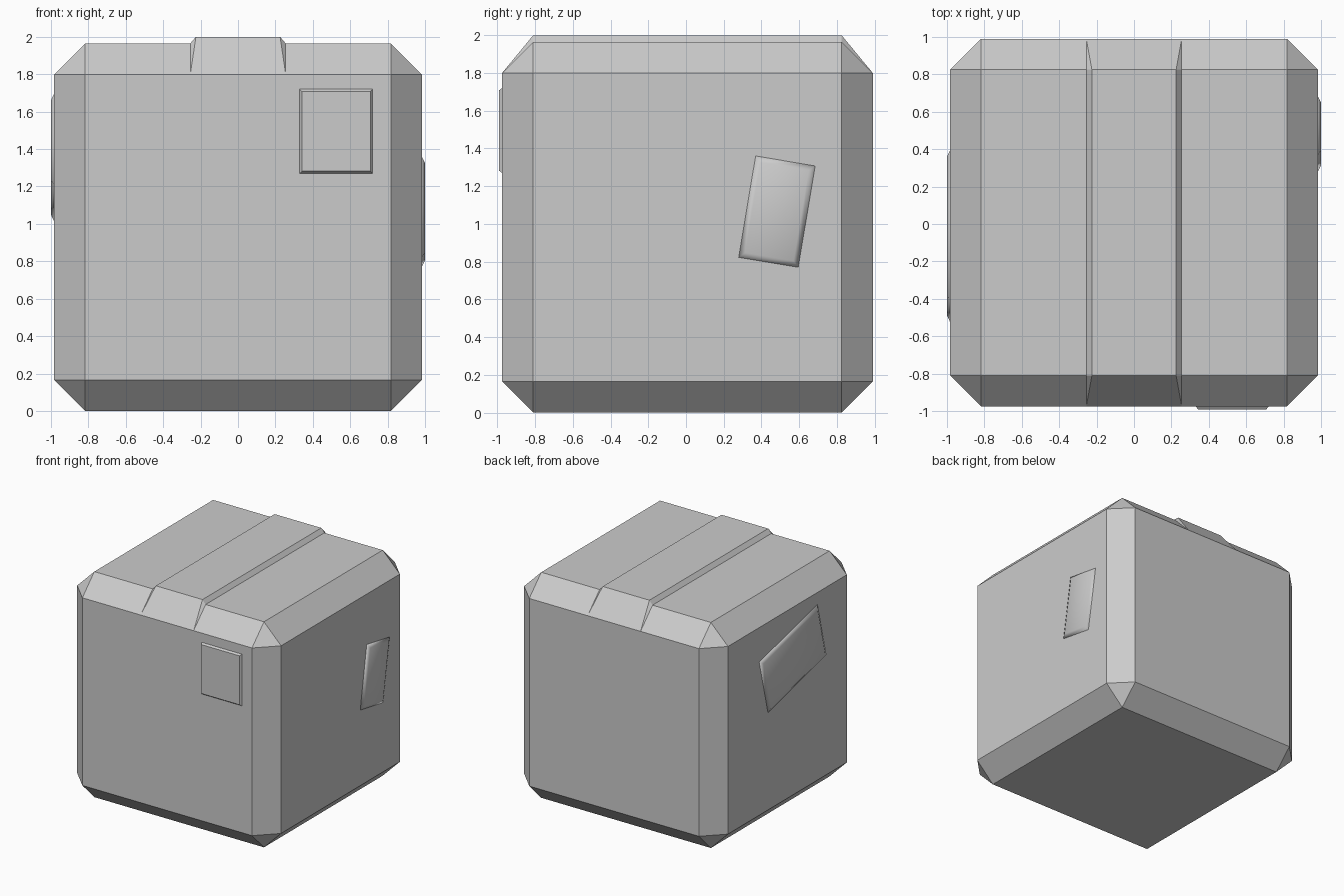
import bpy, bmesh
from math import radians, sin, cos

if "Cube" in bpy.data.objects:
    bpy.data.objects.remove(bpy.data.objects["Cube"])

SIZE, CHAMFER, YC = 1.965, 0.165, 0.0075
H = SIZE / 2


def make_object(name, verts, faces, smooth=False):
    mesh = bpy.data.meshes.new(name)
    mesh.from_pydata(verts, [], faces)
    bm = bmesh.new()
    bm.from_mesh(mesh)
    bmesh.ops.recalc_face_normals(bm, faces=bm.faces)
    for f in bm.faces:
        f.smooth = smooth
    bm.to_mesh(mesh)
    bm.free()
    obj = bpy.data.objects.new(name, mesh)
    bpy.context.collection.objects.link(obj)
    return obj


def label(name, centre, size, angle, inset, to_world, depth, smooth):
    """Raised rectangle with sloped rim; to_world maps (u, v, height) to xyz."""
    verts = []
    for d, i in ((-0.005, 0), (0, 0), (depth, inset)):
        for su, sv in ((-1, -1), (1, -1), (1, 1), (-1, 1)):
            u, v = su * (size[0] / 2 - i), sv * (size[1] / 2 - i)
            verts.append(to_world(centre[0] + u * cos(angle) - v * sin(angle),
                                  centre[1] + u * sin(angle) + v * cos(angle), d))
    faces = [(3, 2, 1, 0), (8, 9, 10, 11)]
    for r in (0, 4):
        faces += [(r + k, r + (k + 1) % 4, r + 4 + (k + 1) % 4, r + 4 + k) for k in range(4)]
    return make_object(name, verts, faces, smooth)


# Chamfered box body
bpy.ops.mesh.primitive_cube_add(size=SIZE, location=(0, YC, H))
body = bpy.context.object
body.name = "box_body"
bm = bmesh.new()
bm.from_mesh(body.data)
bmesh.ops.bevel(bm, geom=bm.edges[:], offset=CHAMFER, segments=1,
                affect='EDGES', profile=0.5)
bm.to_mesh(body.data)
bm.free()

# Packing tape over the top, tapering out along both top chamfers
front, back, low = YC - H, YC + H, SIZE - CHAMFER
f_in, b_in = front + CHAMFER, back - CHAMFER
verts = []
for s in (-1, 1):
    verts += [(s * 0.255, front, low), (s * 0.225, f_in, 2.0), (s * 0.225, b_in, 2.0),
              (s * 0.255, back, low), (s * 0.255, b_in, SIZE), (s * 0.255, f_in, SIZE)]
faces = [(k, (k + 1) % 6, (k + 1) % 6 + 6, k + 6) for k in (0, 1, 2, 3, 4, 5)]
for o in (0, 6):
    faces += [(o, o + 1, o + 5), (o + 1, o + 2, o + 4, o + 5), (o + 2, o + 3, o + 4)]
make_object("tape_strip", verts, faces)

# Labels on the front, right and left faces
label("front_label", (0.525, 1.495), (0.39, 0.45), 0, 0.012,
      lambda u, v, d: (u, front - d, v), 0.016, False)
label("right_label", (0.482, 1.065), (0.32, 0.545), radians(-9.5), 0.03,
      lambda u, v, d: (H + d, u, v), 0.0175, True)
label("left_label", (-0.065, 1.355), (0.825, 0.50), radians(-13.9), 0.03,
      lambda u, v, d: (-H - d, u, v), 0.0175, True)
